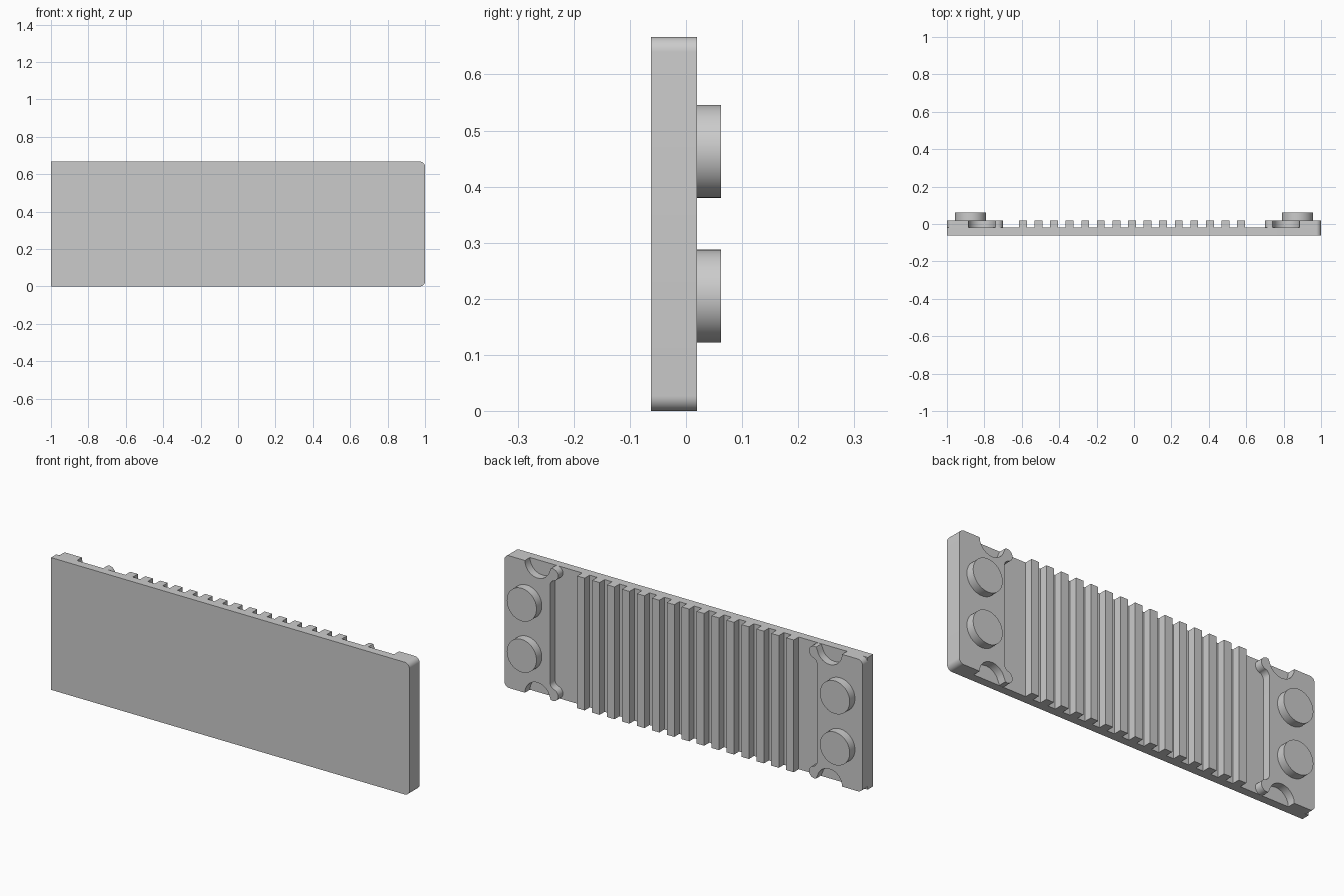
import bpy, bmesh
from math import sin, cos, radians

if "Cube" in bpy.data.objects:
    bpy.data.objects.remove(bpy.data.objects["Cube"])

H = 0.667                                   # plate height
Y_FRONT, Y_FLOOR, Y_PAD, Y_STUD = -0.062, -0.02, 0.02, 0.062


def arc(cx, cz, r, a0, a1, n=10):
    """Points along an arc in the x-z plane, angles in degrees."""
    angles = [radians(a0 + (a1 - a0) * i / n) for i in range(n + 1)]
    return [(cx + r * cos(a), cz + r * sin(a)) for a in angles]


def extrude(name, outline, y0, y1):
    """Solid made by sweeping an x-z outline from y0 to y1."""
    bm = bmesh.new()
    face = bm.faces.new([bm.verts.new((x, y0, z)) for x, z in outline])
    new = bmesh.ops.extrude_face_region(bm, geom=[face], use_keep_orig=True)["geom"]
    verts = [v for v in new if isinstance(v, bmesh.types.BMVert)]
    bmesh.ops.translate(bm, verts=verts, vec=(0, y1 - y0, 0))
    bmesh.ops.recalc_face_normals(bm, faces=bm.faces)
    mesh = bpy.data.meshes.new(name)
    bm.to_mesh(mesh)
    bm.free()
    obj = bpy.data.objects.new(name, mesh)
    bpy.context.collection.objects.link(obj)
    bpy.ops.object.select_all(action='DESELECT')
    obj.select_set(True)
    bpy.context.view_layer.objects.active = obj
    bpy.ops.object.shade_smooth_by_angle(angle=radians(30))
    return obj


# Back plate: square corners on the left, rounded on the right
R = 0.027
plate = [(-1, 0)] + arc(1 - R, R, R, -90, 0) + arc(1 - R, H - R, R, 0, 90) + [(-1, H)]
extrude("back_plate", plate, Y_FRONT, Y_FLOOR)

# End pads: rounded corner, half-round notch, ear lobe, filleted inner edge
upper = (arc(1 - R, H - R, R, 0, 90)
         + arc(0.815, H, 0.07, 0, -165, 16)
         + arc(0.73, 0.637, 0.03, 70, 255)
         + arc(0.715, 0.579, 0.03, 75, 0))
pad = upper + [(x, H - z) for x, z in reversed(upper)]

for side, s in (("right", 1), ("left", -1)):
    extrude(f"{side}_end_pad", [(s * x, z) for x, z in pad], Y_FLOOR, Y_PAD)
    # Round studs on each pad
    for level, z in (("lower", 0.205), ("upper", 0.463)):
        stud = arc(s * 0.874, z, 0.083, 0, 360, 48)[:-1]
        extrude(f"{side}_{level}_stud", stud, Y_PAD, Y_STUD)

# Row of vertical ribs
for i in range(15):
    x = -0.594 + i * 0.0833
    w = 0.021
    extrude(f"rib_{i + 1}", [(x - w, 0), (x + w, 0), (x + w, H), (x - w, H)],
            Y_FLOOR, Y_PAD)
